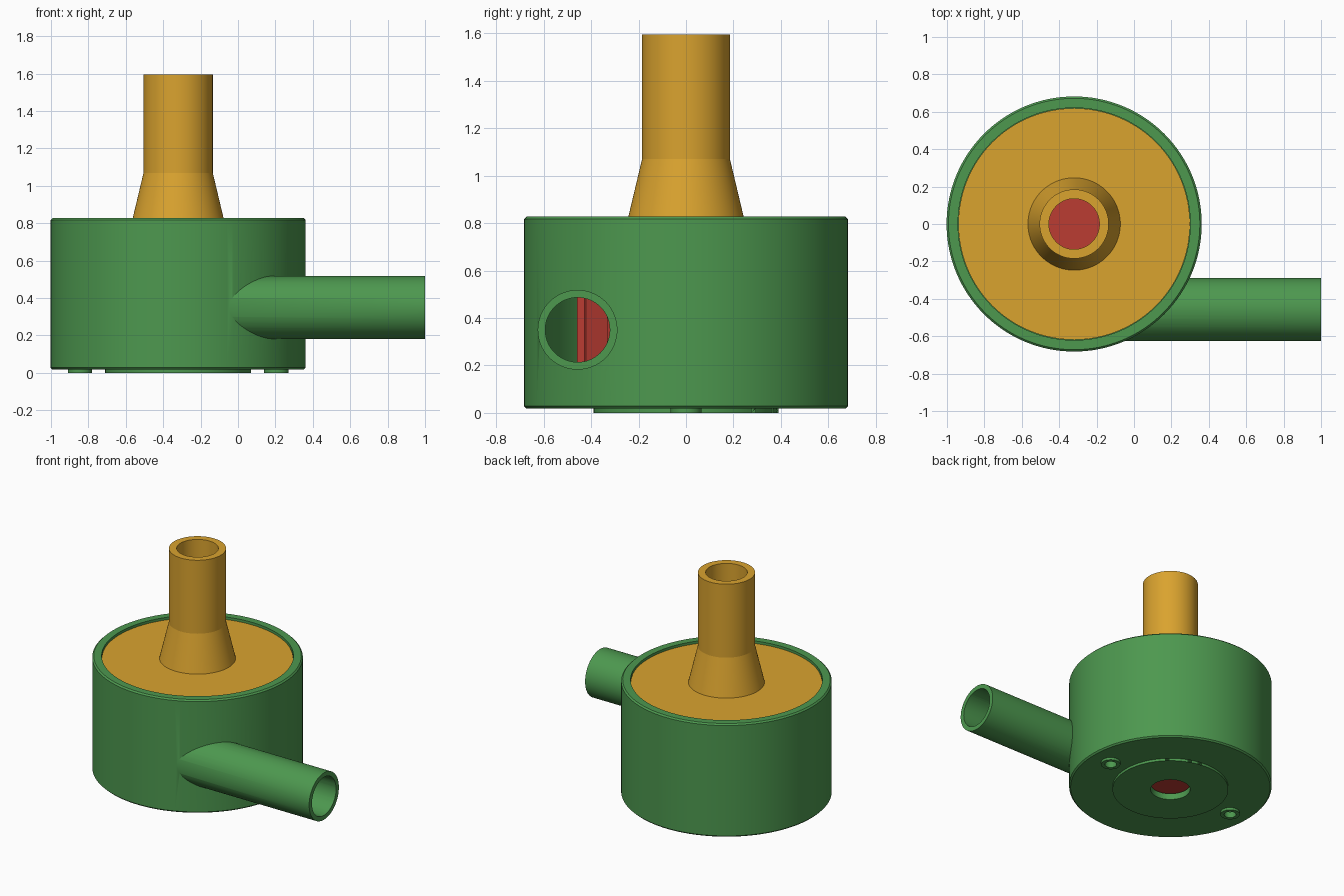
import bpy, bmesh
from math import radians, pi
from mathutils import Matrix

cube = bpy.data.objects.get("Cube")
if cube:
    bpy.data.objects.remove(cube, do_unlink=True)

AXIS_X = -0.32            # pump axis
PIPE_Y, PIPE_Z = -0.457, 0.35


def material(name, rgb):
    m = bpy.data.materials.new(name)
    m.use_nodes = True
    m.diffuse_color = (*rgb, 1)
    m.node_tree.nodes["Principled BSDF"].inputs["Base Color"].default_value = (*rgb, 1)
    return m


green = material("green housing", (0.074, 0.314, 0.078))
orange = material("orange lid", (0.70, 0.366, 0.028))
red = material("red impeller", (0.50, 0.045, 0.032))


def to_object(name, bm, mat, matrix):
    bm.transform(matrix)
    bmesh.ops.recalc_face_normals(bm, faces=bm.faces)
    mesh = bpy.data.meshes.new(name)
    bm.to_mesh(mesh)
    bm.free()
    mesh.materials.append(mat)
    ob = bpy.data.objects.new(name, mesh)
    bpy.context.collection.objects.link(ob)
    return ob


def lathe(name, profile, mat, matrix=Matrix.Translation((AXIS_X, 0, 0)), steps=96):
    """Revolve a closed (radius, height) profile around z."""
    bm = bmesh.new()
    vs = [bm.verts.new((r, 0, z)) for r, z in profile]
    es = [bm.edges.new((vs[i - 1], vs[i])) for i in range(len(vs))
          if vs[i - 1].co.x + vs[i].co.x > 0]
    bmesh.ops.spin(bm, geom=vs + es, cent=(0, 0, 0), axis=(0, 0, 1),
                   angle=2 * pi, steps=steps)
    bmesh.ops.remove_doubles(bm, verts=bm.verts, dist=1e-5)
    return to_object(name, bm, mat, matrix)


def rod(name, r, z0, z1, matrix, steps=64):
    return lathe(name, [(0, z0), (r, z0), (r, z1), (0, z1)], green, matrix, steps)


def activate(ob):
    bpy.ops.object.select_all(action="DESELECT")
    ob.select_set(True)
    bpy.context.view_layer.objects.active = ob


def boolean(ob, other, operation):
    activate(ob)
    mod = ob.modifiers.new(operation.lower(), "BOOLEAN")
    mod.operation, mod.object, mod.solver = operation, other, "EXACT"
    bpy.ops.object.modifier_apply(modifier=mod.name)
    bpy.data.objects.remove(other, do_unlink=True)


def smooth(ob):
    activate(ob)
    bpy.ops.object.shade_smooth_by_angle(angle=radians(28))


# Housing drum with slightly softened edges
R, B, T, C = 0.682, 0.018, 0.827, 0.01
housing = lathe("housing", [(0, B), (R - C, B), (R, B + C), (R, T - C), (R - C, T), (0, T)],
                green, steps=128)
axis = Matrix.Translation((AXIS_X, 0, 0))
along_x = Matrix.Translation((0, PIPE_Y, PIPE_Z)) @ Matrix.Rotation(pi / 2, 4, "Y")
bosses = [Matrix.Translation((AXIS_X + s * 0.525, 0, 0)) for s in (-1, 1)]

# Outlet pipe, bottom pad and screw bosses
boolean(housing, rod("outlet_pipe", 0.168, -0.3, 1.0, along_x), "UNION")
boolean(housing, rod("bottom_pad", 0.39, 0, 0.03, axis, 96), "UNION")
for m in bosses:
    boolean(housing, rod("screw_boss", 0.065, 0, 0.03, m, 32), "UNION")

# Chamber, outlet bore, shaft hole and screw holes
boolean(housing, rod("chamber", 0.621, 0.045, 1.0, axis, 128), "DIFFERENCE")
boolean(housing, rod("outlet_bore", 0.136, -0.32, 1.1, along_x), "DIFFERENCE")
boolean(housing, rod("shaft_hole", 0.133, -0.1, 0.1, axis), "DIFFERENCE")
for m in bosses:
    boolean(housing, rod("screw_hole", 0.04, -0.1, 0.1, m, 32), "DIFFERENCE")
smooth(housing)

# Lid with flared inlet tube
lid = lathe("lid_with_inlet", [(0.135, 0.75), (0.619, 0.75), (0.619, 0.81), (0.247, 0.81),
                               (0.185, 1.07), (0.185, 1.595), (0.135, 1.595)], orange)
smooth(lid)
activate(lid)
bpy.ops.object.shade_smooth_by_angle(angle=radians(10))

# Impeller: backing plate and radial blades
plate = lathe("impeller_plate", [(0, 0.062), (0.46, 0.062), (0.46, 0.12), (0, 0.12)], red)
smooth(plate)
bm = bmesh.new()
BLADES = 16
for i in range(BLADES):
    m = (Matrix.Rotation(2 * pi * i / BLADES, 4, "Z")
         @ Matrix.Translation((0.31, 0, 0.36)) @ Matrix.Diagonal((0.3, 0.02, 0.5, 1)))
    bmesh.ops.create_cube(bm, size=1, matrix=m)
to_object("impeller_blades", bm, red, axis)
